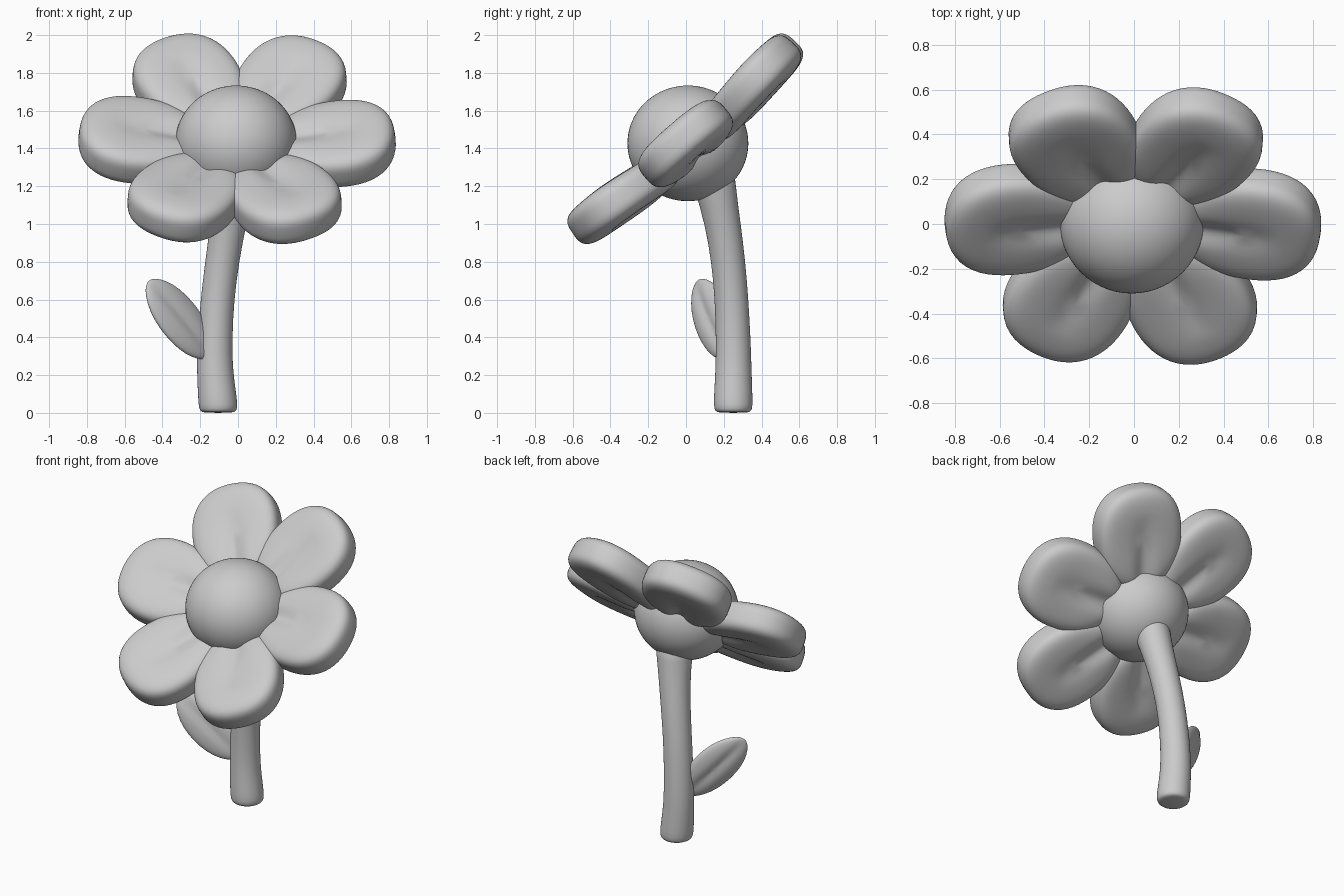
import bpy, bmesh, math
from mathutils import Vector, Matrix

cube = bpy.data.objects.get("Cube")
if cube:
    bpy.data.objects.remove(cube)

grey = bpy.data.materials.new("soft grey")
grey.use_nodes = True
grey.diffuse_color = (0.6, 0.6, 0.6, 1)
grey.node_tree.nodes["Principled BSDF"].inputs["Base Color"].default_value = (0.6, 0.6, 0.6, 1)


def finish(name, bm, matrix=Matrix()):
    """Turn a bmesh into a smooth grey object."""
    bmesh.ops.recalc_face_normals(bm, faces=bm.faces)
    bm.transform(matrix)
    mesh = bpy.data.meshes.new(name)
    bm.to_mesh(mesh)
    bm.free()
    mesh.materials.append(grey)
    mesh.shade_smooth()
    obj = bpy.data.objects.new(name, mesh)
    bpy.context.collection.objects.link(obj)
    return obj


def shaped_ball(shape, segments=56, rings=40):
    """Unit sphere whose points are moved by a shape function."""
    bm = bmesh.new()
    bmesh.ops.create_uvsphere(bm, u_segments=segments, v_segments=rings, radius=1)
    for v in bm.verts:
        v.co = shape(v.co.copy())
    return bm


# Thick, blunt-edged petal lying along +x, dished and creased toward its base
def petal_shape(p):
    rho = math.hypot(p.x, p.y)
    squash = rho ** -0.4 if rho > 1e-5 else 1
    blunt = 1 + 0.05 * math.sin(2 * math.atan2(p.y, p.x)) ** 2
    x, y = p.x * squash * blunt, p.y * squash * blunt
    z = math.copysign(abs(p.z) ** 0.6, p.z)
    radial = 0.505 + 0.33 * x
    width = 0.288 * (0.97 + 0.08 * x - 0.05 * x * x)
    dish = 1 - 0.18 * max(0, 1 - x * x - y * y)
    crease = 0.25 * math.exp(-(y / 0.22) ** 2) * max(0, 0.5 - x) * max(0, 1 - rho ** 4)
    thick = 0.132 * (0.95 + 0.05 * x) * (dish - crease)
    return Vector((radial, y * width, z * thick - 0.073))


flower = (Matrix.Translation((-0.005, 0.005, 1.44))
          @ Matrix.Rotation(math.radians(41), 4, 'X')
          @ Matrix.Rotation(math.radians(-1.5), 4, 'Z'))
for i in range(6):
    turn = Matrix.Rotation(math.radians(60 * i), 4, 'Z')
    cup = Matrix.Rotation(math.radians(-7), 4, 'Y')
    finish(f"petal_{i + 1}", shaped_ball(petal_shape), flower @ turn @ cup)

# Round flower centre
finish("flower_centre", shaped_ball(lambda p: Vector((p.x * 0.322, p.y * 0.32, p.z * 0.306))),
       Matrix.Translation((-0.01, 0.01, 1.427)))

# Curved stem: rings of (x, y, z, radius), rounded at the foot
rings = [(-0.105, 0.25, 0.005, 0.08), (-0.105, 0.25, 0.015, 0.096), (-0.105, 0.25, 0.04, 0.104),
         (-0.112, 0.25, 0.12, 0.101), (-0.124, 0.252, 0.25, 0.095), (-0.122, 0.25, 0.4, 0.092),
         (-0.11, 0.242, 0.6, 0.089), (-0.085, 0.225, 0.8, 0.09), (-0.052, 0.196, 1.0, 0.095),
         (-0.02, 0.153, 1.2, 0.11), (-0.01, 0.13, 1.32, 0.13)]
bm = bmesh.new()
loops = []
sides = 32
for x, y, z, r in rings:
    angles = [math.tau * k / sides for k in range(sides)]
    loops.append([bm.verts.new((x + r * math.cos(a), y + r * math.sin(a), z - 0.005)) for a in angles])
for low, high in zip(loops, loops[1:]):
    for k in range(sides):
        n = (k + 1) % sides
        bm.faces.new((low[k], low[n], high[n], high[k]))
bm.faces.new(loops[0])
bm.faces.new(loops[-1])
stem = finish("stem", bm)
smooth = stem.modifiers.new("smooth", 'SUBSURF')
smooth.levels = smooth.render_levels = 1


# Leaf along +x with a soft tip and a shallow midrib
def leaf_shape(p):
    width = 0.132 * (1 - 0.15 * p.x ** 4)
    rib = 1 - 0.3 * math.exp(-(p.y / 0.25) ** 2)
    return Vector(((p.x + 1) * 0.272, p.y * width, p.z * 0.042 * rib))


along = Vector((-0.61, -0.31, 0.73)).normalized()
across = Vector((-0.56, -0.58, -0.7))
across = (across - along * across.dot(along)).normalized()
axes = Matrix((along, across, along.cross(across))).transposed().to_4x4()
finish("leaf", shaped_ball(leaf_shape, 32, 24),
       Matrix.Translation((-0.145, 0.225, 0.298)) @ axes)
